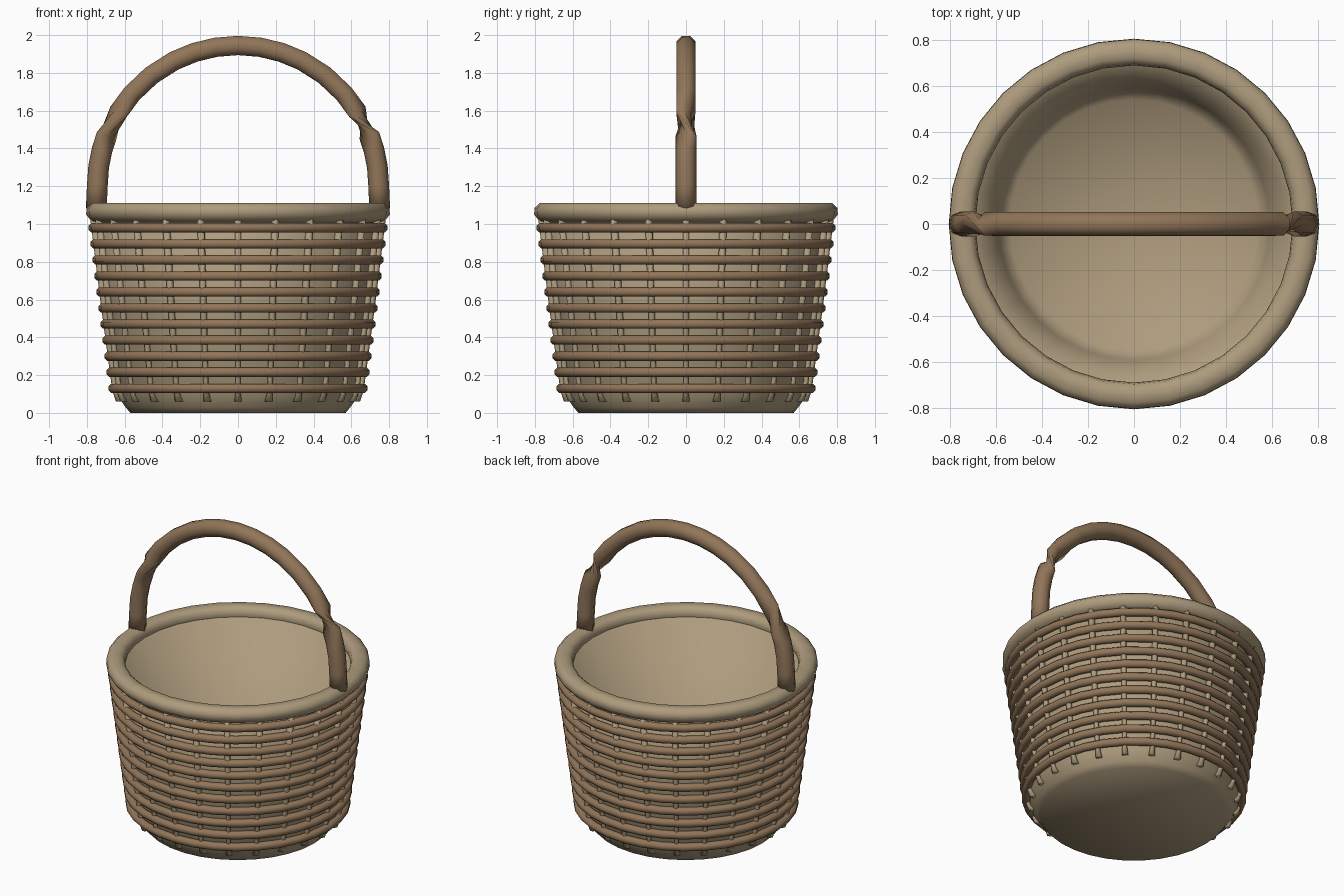
import bpy
import bmesh
from math import sin, cos, pi, radians
from mathutils import Vector, Matrix

cube = bpy.data.objects.get("Cube")
if cube:
    bpy.data.objects.remove(cube, do_unlink=True)

SEG = 32


def material(name, color):
    m = bpy.data.materials.new(name)
    m.diffuse_color = (*color, 1)
    m.use_nodes = True
    m.node_tree.nodes["Principled BSDF"].inputs["Base Color"].default_value = (*color, 1)
    return m


straw = material("pale straw", (0.42, 0.33, 0.205))
willow = material("brown willow", (0.285, 0.18, 0.10))


def finish(bm, name, mat):
    bmesh.ops.remove_doubles(bm, verts=bm.verts, dist=0.0001)
    bmesh.ops.recalc_face_normals(bm, faces=bm.faces)
    for f in bm.faces:
        f.smooth = True
    me = bpy.data.meshes.new(name)
    bm.to_mesh(me)
    bm.free()
    me.materials.append(mat)
    ob = bpy.data.objects.new(name, me)
    bpy.context.collection.objects.link(ob)


def lathe(name, profile, mat, closed=False):
    """Spin (radius, height) points around the z axis."""
    bm = bmesh.new()
    vs = [bm.verts.new((r, 0, z)) for r, z in profile]
    pairs = list(zip(vs, vs[1:])) + ([(vs[-1], vs[0])] if closed else [])
    edges = [bm.edges.new(p) for p in pairs]
    bmesh.ops.spin(bm, geom=vs + edges, cent=(0, 0, 0), axis=(0, 0, 1),
                   angle=2 * pi, steps=SEG, use_duplicate=False)
    finish(bm, name, mat)


def circle(r, z, rad, n=8):
    angles = [2 * pi * (i + 0.5) / n for i in range(n)]
    return [(r + rad * cos(a), z + rad * sin(a)) for a in angles]


def tube(bm, sections):
    """Skin a list of vertex rings and cap both ends."""
    rings = [[bm.verts.new(p) for p in s] for s in sections]
    n = len(rings[0])
    for a, b in zip(rings, rings[1:]):
        for i in range(n):
            j = (i + 1) % n
            bm.faces.new((a[i], a[j], b[j], b[i]))
    bm.faces.new(rings[0])
    bm.faces.new(rings[-1])


def wall_radius(z):
    return 0.634 + 0.115 * z


# Basket body: outer wall, then the hollow inside
lathe("basket_body", [(0, 0), (0.57, 0), (0.595, 0.03), (0.637, 0.09), (wall_radius(0.5), 0.5),
                      (wall_radius(1.03), 1.03), (0.69, 1.05), (0.59, 0.11),
                      (0.54, 0.05), (0, 0.05)], straw)

# Rolled rim: flat on top, rounded outside and below
lathe("rim", [(0.72, 1.11), (0.775, 1.11), (0.802, 1.085), (0.804, 1.05), (0.78, 1.02),
              (0.74, 1.005), (0.7, 1.02), (0.688, 1.055), (0.695, 1.09)], straw, closed=True)

# Woven hoops
for i in range(11):
    z = 0.13 + 0.085 * i
    lathe(f"woven_hoop_{i + 1}", circle(wall_radius(z) + 0.012 + 0.01 * z, z, 0.026), willow, closed=True)

# Upright stakes, tucked in and flared at the foot
bm = bmesh.new()
for k in range(24):
    rot = Matrix.Rotation(2 * pi * k / 24, 3, 'Z')
    sections = []
    for z, w, shift in ((0.06, 0.022, -0.017), (0.12, 0.014, 0.004), (0.55, 0.018, 0.008), (1.03, 0.02, 0.01)):
        r = wall_radius(z) + shift
        sections.append([rot @ Vector((r + w * cos(a * pi / 3), w * sin(a * pi / 3), z))
                         for a in range(6)])
    tube(bm, sections)
finish(bm, "upright_stakes", straw)

# Arched handle with a twist in each leg
ARCH, CENTRE_Z, THICK = 0.745, 1.2, 0.055
half = (0, 8, 15, 21, 32, 41, 52, 63, 72, 81)
angles = [radians(d) for d in (*half, 90, *(180 - d for d in reversed(half)))]
path = [(Vector((ARCH * cos(t), 0, CENTRE_Z + ARCH * sin(t))), t) for t in angles]
path.insert(0, (Vector((0.75, 0, 1.085)), 0))
path.append((Vector((-0.75, 0, 1.085)), pi))
bm = bmesh.new()
sections = []
for p, t in path:
    out, side = Vector((cos(t), 0, sin(t))), Vector((0, 1, 0))
    twist = radians(-112) if radians(28) < t < radians(152) else 0
    sections.append([p + THICK * (out * cos(a + twist) + side * sin(a + twist))
                     for a in (2 * pi * i / 8 for i in range(8))])
tube(bm, sections)
finish(bm, "arched_handle", willow)
